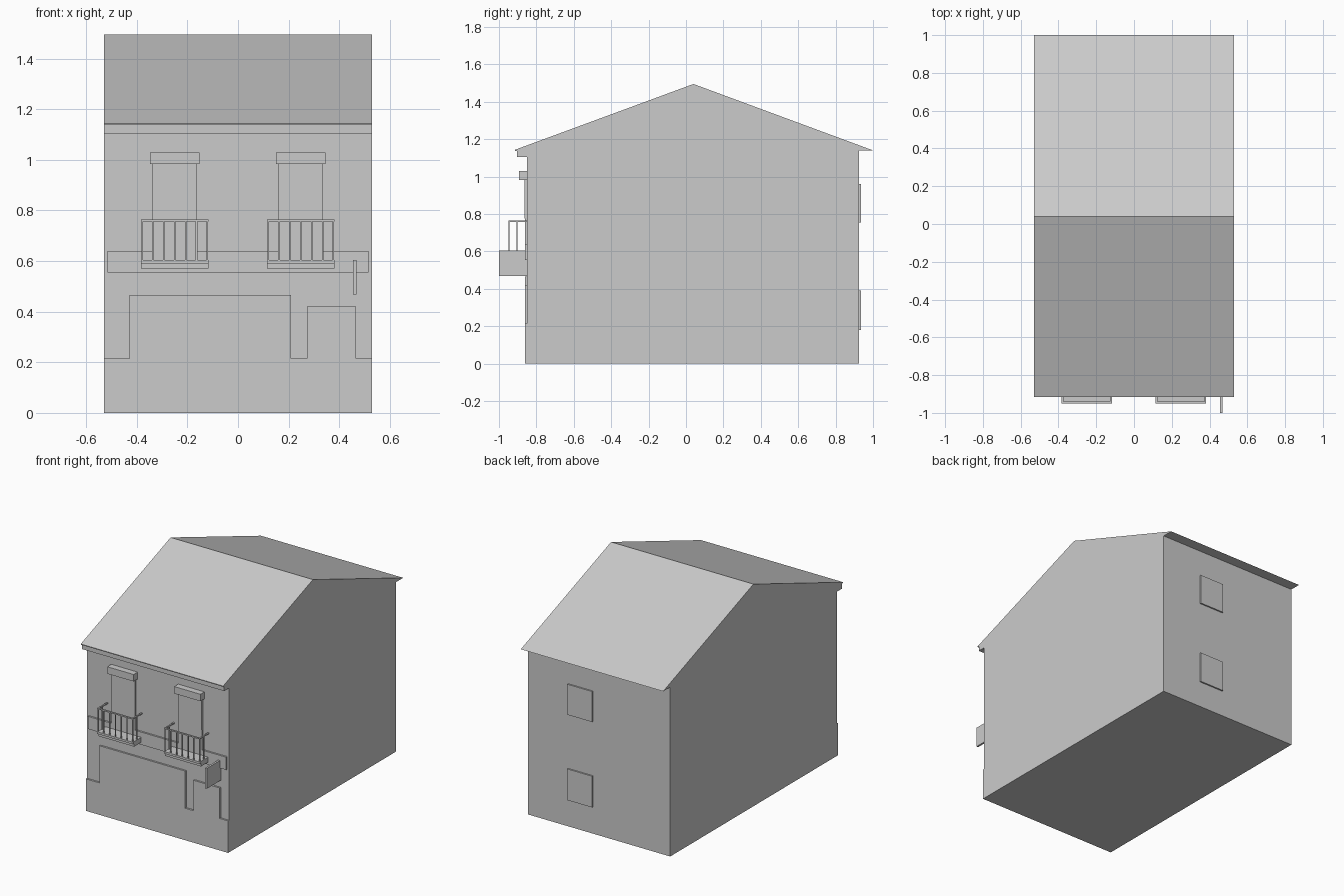
import bpy

cube = bpy.data.objects.get("Cube")
if cube:
    bpy.data.objects.remove(cube, do_unlink=True)

GREY = (0.6, 0.6, 0.6, 1)
plaster = bpy.data.materials.new("plain_grey")
plaster.use_nodes = True
plaster.diffuse_color = GREY
plaster.node_tree.nodes["Principled BSDF"].inputs["Base Color"].default_value = GREY

HALF = 0.53      # half width of the house
WALL = -0.85     # front wall
BACK = 0.925     # back wall
PANEL = -0.862   # face of the raised facade trim


def prism(name, profile, axis, start, end):
    """Extrude a 2D profile along x (profile in y,z) or y (profile in x,z)."""
    n = len(profile)
    place = (lambda p, d: (d, p[0], p[1])) if axis == "x" else (lambda p, d: (p[0], d, p[1]))
    verts = [place(p, d) for d in (start, end) for p in profile]
    faces = [tuple(range(n))[::-1], tuple(range(n, 2 * n))]
    faces += [(i, (i + 1) % n, (i + 1) % n + n, i + n) for i in range(n)]
    if axis == "y":
        faces = [f[::-1] for f in faces]
    mesh = bpy.data.meshes.new(name)
    mesh.from_pydata(verts, [], faces)
    mesh.materials.append(plaster)
    obj = bpy.data.objects.new(name, mesh)
    bpy.context.collection.objects.link(obj)
    return obj


def box(name, x, y, z):
    return prism(name, [(x[0], z[0]), (x[1], z[0]), (x[1], z[1]), (x[0], z[1])], "y", *y)


# House body with gabled roof and flat-bottomed eaves
prism("house_body", [(WALL, 0), (BACK, 0), (BACK, 1.14), (1, 1.14),
                     (0.04, 1.495), (-0.915, 1.143), (-0.915, 1.138), (WALL, 1.138)],
      "x", -HALF, HALF)
box("cornice", (-HALF, HALF), (-0.904, WALL), (1.105, 1.138))

# Stepped plinth cladding across the ground floor
prism("plinth", [(-HALF, 0), (HALF, 0), (HALF, 0.215), (0.467, 0.215), (0.467, 0.42),
                 (0.272, 0.42), (0.272, 0.215), (0.21, 0.215), (0.21, 0.465),
                 (-0.428, 0.465), (-0.428, 0.215), (-HALF, 0.215)],
      "y", PANEL, WALL)

# Belt course joined with the two tall balcony doors
prism("belt_and_doors", [(-0.515, 0.555), (0.515, 0.555), (0.515, 0.64),
                         (0.335, 0.64), (0.335, 0.983), (0.16, 0.983), (0.16, 0.64),
                         (-0.163, 0.64), (-0.163, 0.983), (-0.338, 0.983),
                         (-0.338, 0.64), (-0.515, 0.64)],
      "y", PANEL, WALL)
box("left_door_shutter", (0.16, 0.335), (PANEL - 0.002, WALL), (0.775, 0.983))

# Balconies with lintels and railings
for side, cx in (("right", -0.25), ("left", 0.248)):
    box(side + "_lintel", (cx - 0.098, cx + 0.098), (-0.893, WALL), (0.983, 1.03))
    x0, x1 = cx - 0.133, cx + 0.133
    front = -0.95
    box(side + "_balcony_slab", (x0, x1), (front, WALL), (0.591, 0.605))
    box(side + "_balcony_base", (x0, x1), (front + 0.012, WALL), (0.571, 0.591))
    box(side + "_front_rail", (x0, x1), (front, front + 0.009), (0.757, 0.765))
    for i in range(7):
        x = x0 + 0.004 + i * (x1 - x0 - 0.008) / 6
        box(side + "_baluster", (x - 0.003, x + 0.003), (front + 0.001, front + 0.007),
            (0.6, 0.76))
    for end, x in (("outer", x0), ("inner", x1 - 0.009)):
        box(f"{side}_{end}_side_rail", (x, x + 0.009), (front, WALL), (0.757, 0.765))
        box(f"{side}_{end}_side_baluster", (x + 0.002, x + 0.008), (-0.907, -0.901),
            (0.6, 0.76))

# Blank hanging sign standing out from the wall
box("hanging_sign", (0.455, 0.468), (-1, WALL), (0.468, 0.605))

# Back windows
for name, z in (("lower", (0.18, 0.39)), ("upper", (0.755, 0.96))):
    box(name + "_back_window", (0.045, 0.23), (BACK, BACK + 0.01), z)
